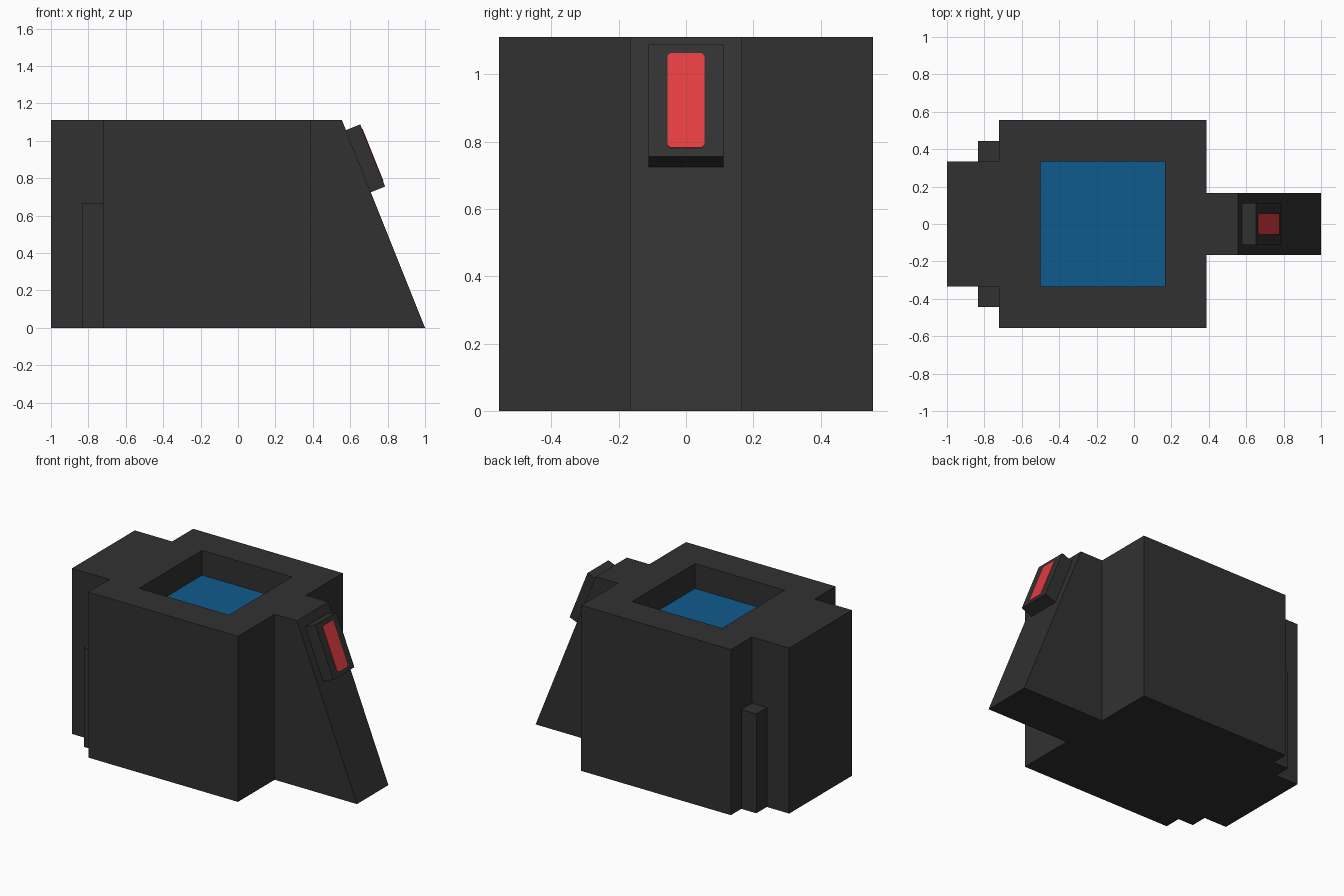
import bpy, bmesh, math
from mathutils import Matrix

if "Cube" in bpy.data.objects:
    bpy.data.objects.remove(bpy.data.objects["Cube"])

U = 1 / 18  # layout unit


def material(name, rgb):
    m = bpy.data.materials.new(name)
    m.diffuse_color = (*rgb, 1)
    m.use_nodes = True
    m.node_tree.nodes["Principled BSDF"].inputs["Base Color"].default_value = m.diffuse_color
    return m


dark = material("charcoal", (0.031, 0.031, 0.031))
blue = material("deep_blue", (0.005, 0.105, 0.27))
red = material("signal_red", (0.76, 0.046, 0.054))


def prism(name, outline, z0, z1, *mats):
    """Extrude a plan outline from z0 to z1."""
    bm = bmesh.new()
    f = bm.faces.new([bm.verts.new((x, y, z0)) for x, y in outline])
    r = bmesh.ops.extrude_face_region(bm, geom=[f])
    top = [g for g in r["geom"] if isinstance(g, bmesh.types.BMVert)]
    bmesh.ops.translate(bm, verts=top, vec=(0, 0, z1 - z0))
    bmesh.ops.recalc_face_normals(bm, faces=bm.faces)
    me = bpy.data.meshes.new(name)
    bm.to_mesh(me)
    bm.free()
    ob = bpy.data.objects.new(name, me)
    bpy.context.collection.objects.link(ob)
    for m in mats:
        me.materials.append(m)
    return ob


def rect(x0, x1, y0, y1):
    return [(x0, y0), (x1, y0), (x1, y1), (x0, y1)]


# Body: main block, rear block and front fin in one outline
half = [(-18, 6), (-13, 6), (-13, 10), (7, 10), (7, 3), (18, 3)]
outline = [(x * U, y * U) for x, y in half] + [(x * U, -y * U) for x, y in reversed(half)]
body = prism("body", outline, 0, 20 * U, dark, blue)

# Slope the fin by pulling back its top edge
for v in body.data.vertices:
    if v.co.x > 0.9 and v.co.z > 0.5:
        v.co.x = 10 * U

# Square basin sunk into the top
cutter = prism("basin_cutter", rect(-9 * U, 3 * U, -6 * U, 6 * U), 17 * U, 22 * U, dark)
cutter.hide_render = True
mod = body.modifiers.new("basin", 'BOOLEAN')
mod.operation = 'DIFFERENCE'
mod.solver = 'EXACT'
mod.object = cutter
bpy.context.view_layer.objects.active = body
bpy.ops.object.modifier_apply(modifier=mod.name)
bpy.data.objects.remove(cutter)

# Basin floor is blue
for p in body.data.polygons:
    p.material_index = 1 if p.normal.z > 0.9 and p.center.z < 18 * U else 0

# Low corner posts at the rear, on both sides
post = prism("rear_post", rect(-15 * U, -13 * U, 6 * U, 8 * U), 0, 12 * U, dark)
mir = post.modifiers.new("mirror", 'MIRROR')
mir.use_axis = (False, True, False)

# Lamp housing on the slope: local z points out of the slope, local x down it
tilt = math.atan2(20, 8)
place = Matrix.Translation((0.643, 0, 0.891)) @ Matrix.Rotation(tilt, 4, 'Y')
L, W, T = 0.179, 2 * U, 0.083
housing = prism("lamp_housing", rect(-L, L, -W, W), -0.002, T, dark)
housing.matrix_world = place

# Red lens plate with clipped corners
l, w, c = 0.151, U, 0.009
lens_outline = [(-l, w - c), (-l, c - w), (c - l, -w), (l - c, -w),
                (l, c - w), (l, w - c), (l - c, w), (c - l, w)]
lens = prism("lamp_lens", lens_outline, T - 0.001, T + 0.003, red)
lens.matrix_world = place
